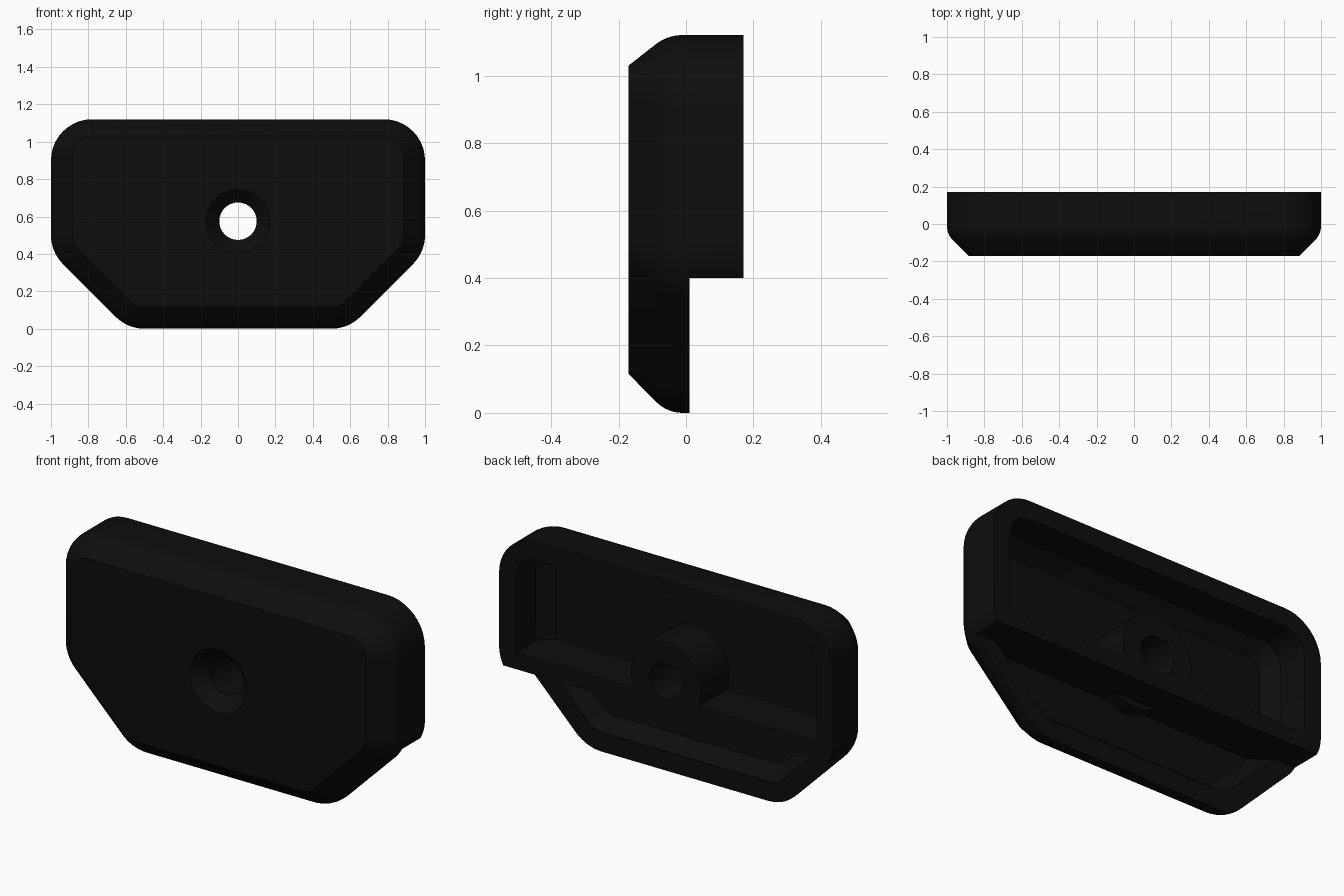
import bpy, bmesh, math
from mathutils import Vector

if "Cube" in bpy.data.objects:
    bpy.data.objects.remove(bpy.data.objects["Cube"])

HOLE_Z = 0.575


def outline(inset, top_inset, radius=0.22, steps=10):
    """Rounded six-sided cover outline in (x, z), shrunk by an inset."""
    k = inset * math.tan(math.radians(22.5))
    w, t = 1 - inset, 1.12 - top_inset
    corners = [Vector(c) for c in ((-0.59 + k, inset), (0.59 - k, inset), (w, 0.41 + k),
                                   (w, t), (-w, t), (-w, 0.41 + k))]
    r = max(radius - inset, 0.06)
    pts = []
    for i, c in enumerate(corners):
        a = (corners[i - 1] - c).normalized()
        b = (corners[(i + 1) % 6] - c).normalized()
        half = a.angle(b) / 2
        centre = c + (a + b).normalized() * r / math.sin(half)
        start = c + a * r / math.tan(half) - centre
        sweep = math.pi - 2 * half
        ang = math.atan2(start.y, start.x)
        for s in range(steps + 1):
            q = ang + sweep * s / steps
            pts.append((centre.x + r * math.cos(q), centre.y + r * math.sin(q)))
    return pts


def circle(r, n=64):
    return [(r * math.cos(2 * math.pi * i / n), HOLE_Z + r * math.sin(2 * math.pi * i / n))
            for i in range(n)]


def loft(name, rings):
    """Closed solid through (y, outline) rings running front to back."""
    bm = bmesh.new()
    loops = [[bm.verts.new((x, y, z)) for x, z in pts] for y, pts in rings]
    n = len(loops[0])
    for a, b in zip(loops, loops[1:]):
        for i in range(n):
            j = (i + 1) % n
            bm.faces.new((a[i], a[j], b[j], b[i]))
    bm.faces.new(loops[0])
    bm.faces.new(loops[-1])
    bmesh.ops.recalc_face_normals(bm, faces=bm.faces)
    mesh = bpy.data.meshes.new(name)
    bm.to_mesh(mesh)
    bm.free()
    obj = bpy.data.objects.new(name, mesh)
    bpy.context.collection.objects.link(obj)
    return obj


def box(name, z0, z1, y0, y1):
    pts = [(-1.3, z0), (1.3, z0), (1.3, z1), (-1.3, z1)]
    return loft(name, [(y0, pts), (y1, pts)])


def subtract(target, cutter):
    mod = target.modifiers.new("cut", 'BOOLEAN')
    mod.operation = 'DIFFERENCE'
    mod.solver = 'EXACT'
    mod.object = cutter
    bpy.context.view_layer.objects.active = target
    bpy.ops.object.modifier_apply(modifier=mod.name)
    bpy.data.objects.remove(cutter)


# Outer shell: bevelled front blending by an arc into straight sides
profile = [(-0.17, 0.115, 0.09)]
for s in range(9):
    q = math.radians(45 * (1 - s / 8))
    d = 0.11 * (1 - math.cos(q))
    profile.append((-0.01 - 0.11 * math.sin(q), d, d * 0.8))
profile.append((0.17, 0, 0))
cover = loft("cover", [(y, outline(d, t)) for y, d, t in profile])

# Hollow back, keeping the cross shelf and the central boss
cavity = loft("cavity_cutter", [(-0.07, outline(0.17, 0.17)), (0.0, outline(0.1, 0.1)),
                                (0.3, outline(0.1, 0.1))])
subtract(cavity, box("shelf", 0.4, 0.49, -0.4, 0.5))
subtract(cavity, loft("boss", [(-0.4, circle(0.21)), (0.5, circle(0.21))]))
subtract(cover, cavity)

# Lower half is stepped back
subtract(cover, box("step_cutter", -0.3, 0.4, 0.01, 0.5))

# Countersunk screw hole
subtract(cover, loft("hole_cutter", [(-0.3, circle(0.17)), (-0.17, circle(0.17)),
                                     (-0.10, circle(0.1)), (0.4, circle(0.1))]))

# Black plastic
black = bpy.data.materials.new("black_plastic")
black.diffuse_color = (0.004, 0.004, 0.004, 1)
black.use_nodes = True
black.node_tree.nodes["Principled BSDF"].inputs["Base Color"].default_value = black.diffuse_color
cover.data.materials.clear()
cover.data.materials.append(black)
for p in cover.data.polygons:
    p.material_index = 0

bpy.ops.object.select_all(action='DESELECT')
cover.select_set(True)
bpy.context.view_layer.objects.active = cover
bpy.ops.object.shade_smooth_by_angle(angle=math.radians(30))
